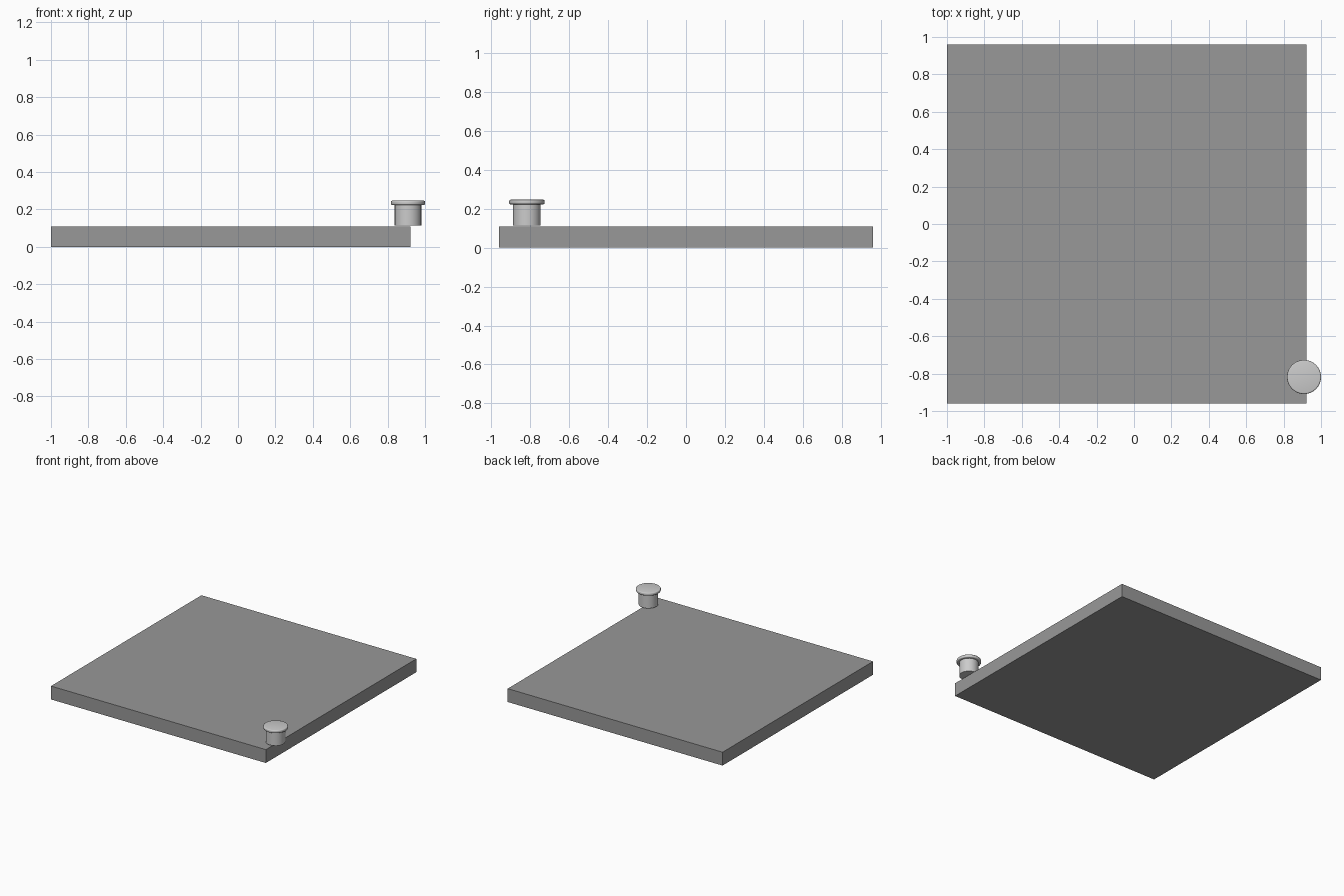
import bpy, bmesh, math

if "Cube" in bpy.data.objects:
    bpy.data.objects.remove(bpy.data.objects["Cube"])


def make_object(name, bm):
    bmesh.ops.recalc_face_normals(bm, faces=bm.faces)
    mesh = bpy.data.meshes.new(name)
    bm.to_mesh(mesh)
    bm.free()
    obj = bpy.data.objects.new(name, mesh)
    bpy.context.collection.objects.link(obj)
    return obj


def lathe(name, profile, centre, sides=48):
    """Spin a (radius, z) profile that starts and ends on the axis."""
    bm = bmesh.new()
    verts = [bm.verts.new((r, 0, z)) for r, z in profile]
    edges = [bm.edges.new(pair) for pair in zip(verts, verts[1:])]
    bmesh.ops.spin(bm, geom=verts + edges, cent=(0, 0, 0), axis=(0, 0, 1),
                   angle=math.tau, steps=sides, use_merge=True)
    bmesh.ops.remove_doubles(bm, verts=bm.verts, dist=1e-5)
    obj = make_object(name, bm)
    obj.location = centre
    bpy.ops.object.select_all(action='DESELECT')
    obj.select_set(True)
    bpy.context.view_layer.objects.active = obj
    bpy.ops.object.shade_smooth_by_angle(angle=math.radians(35))
    return obj


# Square slab in dark grey
bm = bmesh.new()
bmesh.ops.create_cube(bm, size=1)
bmesh.ops.scale(bm, vec=(1.922, 1.922, 0.108), verts=bm.verts)
slab = make_object("slab", bm)
slab.location = (-0.039, 0, 0.054)
dark = bpy.data.materials.new("dark_grey")
dark.diffuse_color = (0.315, 0.315, 0.315, 1)
dark.use_nodes = True
dark.node_tree.nodes["Principled BSDF"].inputs["Base Color"].default_value = dark.diffuse_color
slab.data.materials.append(dark)

# Peg with a softly rounded flange, floating just above the slab's corner
r, low, high, soft = 0.091, 0.223, 0.247, 0.007


def corner(z, start):
    """Quarter round on the flange's outer edge."""
    angles = [math.radians(start + 30 * i) for i in range(4)]
    return [(r - soft + soft * math.cos(a), z + soft * math.sin(a)) for a in angles]


profile = [(0, 0.114), (0.071, 0.114), (0.071, low)] \
    + corner(low + soft, -90) + corner(high - soft, 0) + [(0, high)]
lathe("corner_peg", profile, (0.909, -0.818, 0))
